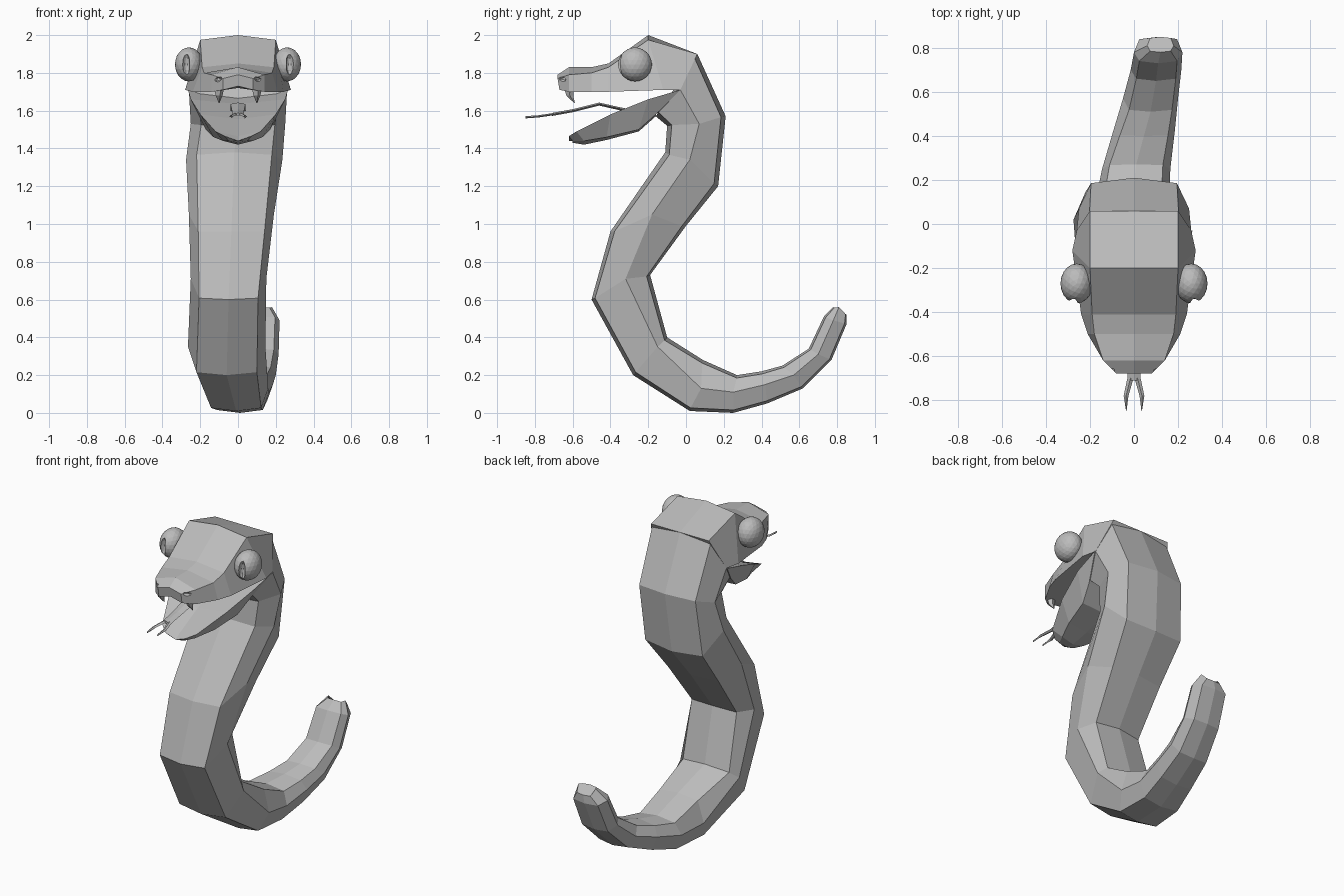
import bpy, bmesh
from mathutils import Vector, Euler

cube = bpy.data.objects.get("Cube")
if cube:
    bpy.data.objects.remove(cube, do_unlink=True)

grey = bpy.data.materials.new("plain_grey")
grey.use_nodes = True
grey.diffuse_color = (0.5, 0.5, 0.5, 1)
grey.node_tree.nodes["Principled BSDF"].inputs["Base Color"].default_value = (0.5, 0.5, 0.5, 1)


def finish(name, bm):
    bmesh.ops.recalc_face_normals(bm, faces=bm.faces)
    mesh = bpy.data.meshes.new(name)
    bm.to_mesh(mesh)
    bm.free()
    mesh.materials.append(grey)
    ob = bpy.data.objects.new(name, mesh)
    bpy.context.collection.objects.link(ob)
    return ob


def loft(name, rings):
    """Skin a list of closed rings and cap both ends."""
    bm = bmesh.new()
    loops = [[bm.verts.new(p) for p in ring] for ring in rings]
    n = len(loops[0])
    for a, b in zip(loops, loops[1:]):
        for i in range(n):
            j = (i + 1) % n
            bm.faces.new((a[i], a[j], b[j], b[i]))
    bm.faces.new(loops[0])
    bm.faces.new(loops[-1])
    return finish(name, bm)


def ball(name, loc, size, turn=(0, 0, 0), detail=3):
    bm = bmesh.new()
    bmesh.ops.create_icosphere(bm, subdivisions=detail, radius=1)
    rot = Euler(turn).to_matrix()
    for v in bm.verts:
        v.co = rot @ (v.co * Vector(size)) + Vector(loc)
    return finish(name, bm)


def carve(ob, cutter):
    mod = ob.modifiers.new("carve", "BOOLEAN")
    mod.operation = "DIFFERENCE"
    mod.solver = "EXACT"
    mod.object = cutter
    cutter.hide_render = True
    bpy.context.view_layer.update()
    bpy.context.view_layer.objects.active = ob
    bpy.ops.object.modifier_apply(modifier=mod.name)
    bpy.data.objects.remove(cutter, do_unlink=True)


def body_ring(back, side, belly, cx, w):
    """Eight-sided section: ridged back, wide sides, ridged belly."""
    back, side, belly = (Vector((cx, *p)) for p in (back, side, belly))
    inset = (belly - back).normalized() * w * 0.1
    x, wide = Vector((w * 0.78, 0, 0)), Vector((w, 0, 0))
    return [back, back + inset + x, side + wide, belly - inset + x,
            belly, belly - inset - x, side - wide, back + inset - x]


# Body: back, side and belly points (y, z), centre x, half width
sections = [
    ((0.06, 1.9), (-0.03, 1.71), (-0.16, 1.57), 0, 0.26),
    ((0.21, 1.57), (0.07, 1.53), (-0.1, 1.52), 0, 0.25),
    ((0.17, 1.2), (0.02, 1.34), (-0.11, 1.38), -0.02, 0.255),
    ((0, 0.99), (-0.18, 1.05), (-0.4, 0.96), -0.035, 0.225),
    ((-0.19, 0.73), (-0.32, 0.71), (-0.5, 0.6), -0.05, 0.2),
    ((-0.1, 0.4), (-0.15, 0.35), (-0.28, 0.2), -0.06, 0.205),
    ((0.09, 0.28), (0.08, 0.13), (0.02, 0.01), -0.01, 0.17),
    ((0.27, 0.2), (0.25, 0.11), (0.25, 0), 0.01, 0.155),
    ((0.4, 0.22), (0.42, 0.15), (0.43, 0.05), 0.045, 0.14),
    ((0.51, 0.25), (0.57, 0.2), (0.62, 0.13), 0.075, 0.125),
    ((0.65, 0.34), (0.7, 0.31), (0.77, 0.28), 0.1, 0.115),
    ((0.73, 0.51), (0.78, 0.49), (0.85, 0.47), 0.11, 0.11),
    ((0.78, 0.56), (0.81, 0.56), (0.85, 0.52), 0.12, 0.06),
]
loft("body", [body_ring(*s) for s in sections])


def head_ring(outer, lip, ow, lw, crown, dent):
    """Six-sided section; dent moves the mouth-side centre."""
    (oy, oz), (ly, lz) = outer, lip
    return [Vector(p) for p in ((0, oy, oz + crown), (ow, oy, oz), (lw, ly, lz),
                                (0, ly, lz + dent), (-lw, ly, lz), (-ow, oy, oz))]


# Upper head
head = loft("upper_head", [head_ring(*r, 0.02) for r in (
    ((0.06, 1.9), (-0.03, 1.71), 0.2, 0.26, 0),
    ((-0.2, 1.975), (-0.12, 1.71), 0.2, 0.28, 0.025),
    ((-0.41, 1.83), (-0.41, 1.7), 0.19, 0.24, 0.02),
    ((-0.5, 1.8), (-0.5, 1.7), 0.18, 0.21, 0.03),
    ((-0.62, 1.79), (-0.62, 1.7), 0.14, 0.14, 0.04),
    ((-0.68, 1.77), (-0.67, 1.71), 0.08, 0.08, 0.02),
)])

# Lower jaw
loft("lower_jaw", [head_ring(*r, -0.025) for r in (
    ((-0.16, 1.58), (-0.03, 1.71), 0.2, 0.265, -0.01),
    ((-0.25, 1.5), (-0.2, 1.66), 0.17, 0.25, -0.01),
    ((-0.42, 1.46), (-0.4, 1.58), 0.13, 0.2, -0.015),
    ((-0.54, 1.44), (-0.58, 1.49), 0.08, 0.12, -0.02),
    ((-0.6, 1.44), (-0.62, 1.465), 0.05, 0.07, -0.01),
)])

# Eyes with slit pupils, nostrils and curved fangs
for side, s in (("left", 1), ("right", -1)):
    eye = ball(side + "_eye", (s * 0.26, -0.27, 1.845), (0.074, 0.09, 0.09))
    carve(eye, ball("slit_cutter", (s * 0.275, -0.355, 1.845), (0.02, 0.03, 0.065),
                    (0, 0, s * 0.25), 2))
    carve(head, ball("nostril_cutter", (s * 0.11, -0.66, 1.765), (0.03, 0.03, 0.015),
                     (0, s * 0.3, 0), 1))
    rings = []
    for y, z, r in ((-0.62, 1.72, 0.026), (-0.615, 1.68, 0.018), (-0.59, 1.64, 0.002)):
        rings.append([Vector((s * 0.1 + dx * r, y + dy * r, z))
                      for dx, dy in ((1, 0), (0.3, 1), (-1, 0.5), (-1, -0.5), (0.3, -1))])
    loft(side + "_fang", rings)


def ribbon(name, path, thick):
    """Flat strip through (x, y, z, half width) stations."""
    loft(name, [[Vector((x + a * w, y, z + b * thick))
                 for a, b in ((-1, 0), (0, 1), (1, 0), (0, -1))] for x, y, z, w in path])


# Forked tongue
ribbon("tongue", [(0, -0.2, 1.58, 0.04), (0, -0.35, 1.61, 0.04), (0, -0.46, 1.635, 0.04),
                  (0, -0.6, 1.6, 0.032), (0, -0.71, 1.58, 0.03)], 0.008)
for side, s in (("left", 1), ("right", -1)):
    ribbon(side + "_tongue_fork", [(s * 0.016, -0.7, 1.582, 0.014), (s * 0.036, -0.78, 1.57, 0.011),
                                   (s * 0.035, -0.85, 1.565, 0.001)], 0.006)
